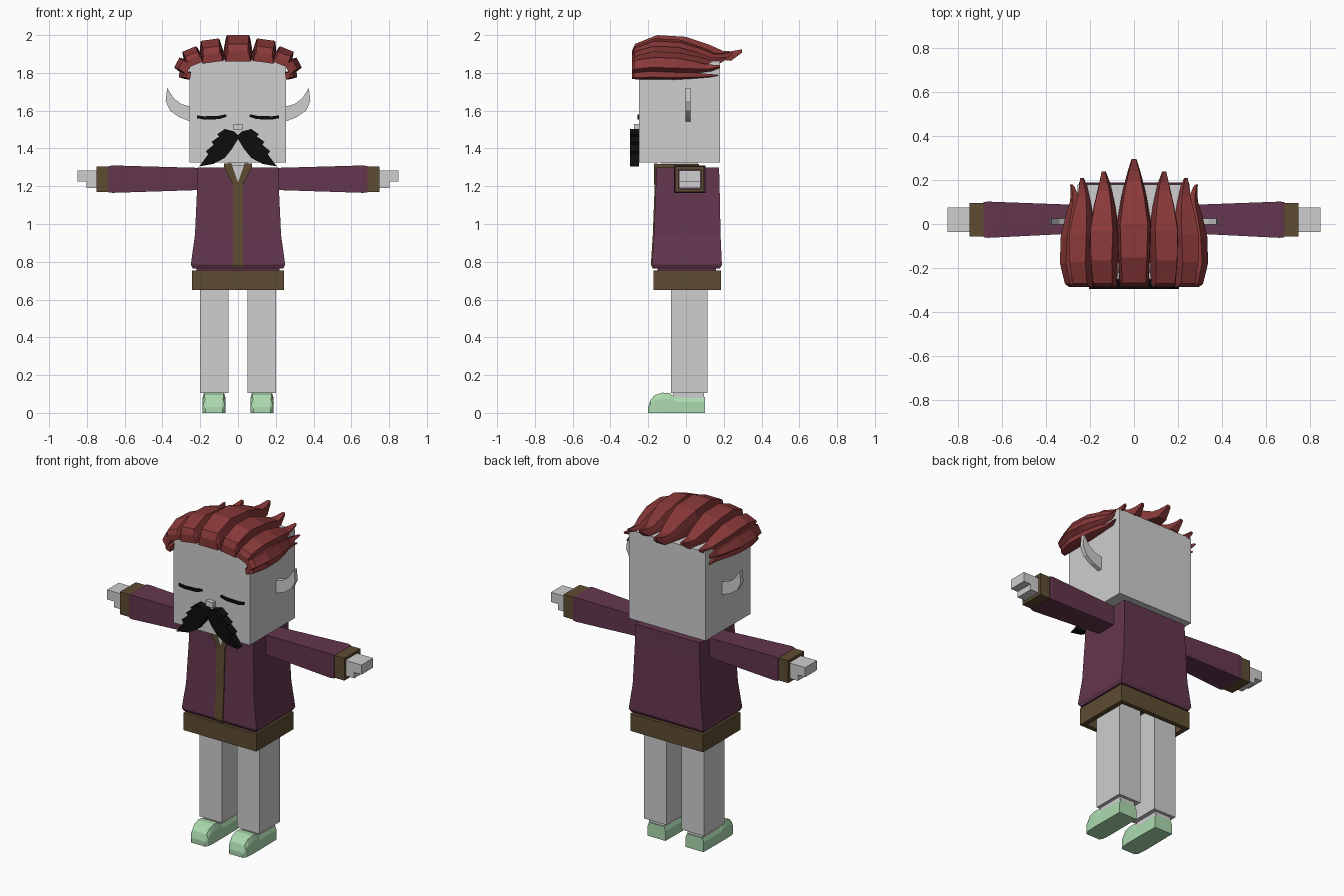
import bpy, bmesh
from math import sin, cos, radians

old = bpy.data.objects.get("Cube")
if old:
    bpy.data.objects.remove(old, do_unlink=True)


def material(name, r, g, b):
    m = bpy.data.materials.new(name)
    m.use_nodes = True
    m.diffuse_color = (r, g, b, 1)
    bsdf = m.node_tree.nodes["Principled BSDF"]
    bsdf.inputs["Base Color"].default_value = (r, g, b, 1)
    bsdf.inputs["Roughness"].default_value = 0.9
    return m


SKIN = material("pale grey", 0.62, 0.62, 0.62)
COAT = material("plum", 0.127, 0.037, 0.076)
TRIM = material("brown", 0.112, 0.072, 0.032)
HAIR = material("dark red", 0.25, 0.04, 0.04)
SHOE = material("mint green", 0.41, 0.70, 0.43)
BLACK = material("black", 0.004, 0.004, 0.004)


def loft(name, rings, mat, closed=False):
    """Skin a list of equal rings; cap the ends, or join last to first."""
    bm = bmesh.new()
    loops = [[bm.verts.new(p) for p in ring] for ring in rings]
    n = len(loops[0])
    pairs = list(zip(loops, loops[1:]))
    if closed:
        pairs.append((loops[-1], loops[0]))
    else:
        bm.faces.new(loops[0])
        bm.faces.new(loops[-1])
    for a, b in pairs:
        for i in range(n):
            j = (i + 1) % n
            bm.faces.new((a[i], a[j], b[j], b[i]))
    bmesh.ops.recalc_face_normals(bm, faces=bm.faces)
    me = bpy.data.meshes.new(name)
    bm.to_mesh(me)
    bm.free()
    me.materials.append(mat)
    ob = bpy.data.objects.new(name, me)
    bpy.context.scene.collection.objects.link(ob)
    return ob


def pair(name, rings, mat, closed=False):
    """Build a part on the left and its mirror image on the right."""
    loft("left_" + name, rings, mat, closed)
    flipped = [[(-x, y, z) for x, y, z in r] for r in rings]
    loft("right_" + name, flipped, mat, closed)


def rect_z(x0, x1, y0, y1, z):
    return [(x0, y0, z), (x1, y0, z), (x1, y1, z), (x0, y1, z)]


def rect_x(x, y0, y1, z0, z1):
    return [(x, y0, z0), (x, y1, z0), (x, y1, z1), (x, y0, z1)]


def box(x0, x1, y0, y1, z0, z1):
    return [rect_z(x0, x1, y0, y1, z0), rect_z(x0, x1, y0, y1, z1)]


def slab(outline, y0, y1):
    """Front outline in x, z given depth along y."""
    return [[(x, y, z) for x, z in outline] for y in (y0, y1)]


# Head, nose and neck
loft("head", box(-0.257, 0.254, -0.25, 0.18, 1.325, 1.86), SKIN)
loft("nose", box(-0.024, 0.024, -0.275, -0.245, 1.497, 1.53), SKIN)
loft("neck", box(-0.05, 0.05, -0.13, 0.06, 1.2, 1.34), SKIN)

# Pointed ears
ear = [(0.245, 1.54), (0.31, 1.565), (0.36, 1.60), (0.383, 1.65),
       (0.375, 1.72), (0.34, 1.665), (0.30, 1.635), (0.245, 1.62)]
pair("ear", slab(ear, -0.002, 0.024), SKIN)

# Closed eyes
eye = [(0.06, 1.568), (0.10, 1.555), (0.18, 1.553), (0.217, 1.56),
       (0.217, 1.575), (0.18, 1.57), (0.10, 1.573), (0.065, 1.58)]
pair("eye", slab(eye, -0.258, -0.249), BLACK)

# Moustache with stepped tufts
moustache = [(0, 1.47), (0.02, 1.49), (0.07, 1.503), (0.11, 1.475),
             (0.10, 1.463), (0.14, 1.435), (0.128, 1.42), (0.17, 1.385),
             (0.157, 1.37), (0.205, 1.305), (0.13, 1.318), (0.07, 1.35),
             (0.03, 1.40), (0, 1.45)]
pair("moustache", slab(moustache, -0.297, -0.25), BLACK)

# Swept-back hair: along-length, bottom, top and width factors
STATIONS = [(0, -.05, .35, .88), (.03, -.05, .65, .92), (.23, 0, 1, 1),
            (.49, 0, .93, 1.08), (.7, 0, .62, .8), (.83, 0, .36, .55),
            (.9, -.03, .35, .4), (1, .3, .43, .15)]


def strand(x, z, tilt, width, height, tail):
    a = radians(tilt)
    front = -0.287
    rings = []
    for t, lo, hi, wf in STATIONS:
        w = width * wf
        y = front + (tail - front) * t
        section = [(-w, lo), (w, lo), (w * .95, lo + (hi - lo) * .5),
                   (w * .8, hi), (-w * .8, hi), (-w * .95, lo + (hi - lo) * .5)]
        rings.append([(x + u * cos(a) + v * height * sin(a), y,
                       z - u * sin(a) + v * height * cos(a))
                      for u, v in section])
    return rings


loft("hair_middle", strand(0, 1.868, 0, 0.073, 0.132, 0.297), HAIR)
pair("hair_top", strand(0.133, 1.862, 8, 0.06, 0.115, 0.24), HAIR)
pair("hair_corner", strand(0.226, 1.848, 22, 0.048, 0.085, 0.21), HAIR)
pair("hair_side", strand(0.262, 1.822, 62, 0.036, 0.07, 0.18), HAIR)
pair("hair_temple", strand(0.254, 1.785, 82, 0.02, 0.058, 0.17), HAIR)

# Flared coat
coat = [(0.765, 0.24, -0.17, 0.18), (0.785, 0.25, -0.18, 0.19),
        (0.94, 0.228, -0.17, 0.183), (1.2, 0.216, -0.16, 0.178),
        (1.3, 0.214, -0.157, 0.175)]
loft("coat", [rect_z(-w, w, y0, y1, z) for z, w, y0, y1 in coat], COAT)

# Hollow hem band
hem_out = (-0.243, 0.243, -0.172, 0.184)
hem_in = (-0.215, 0.215, -0.144, 0.156)
loft("hem", [rect_z(*hem_out, 0.65), rect_z(*hem_out, 0.755),
             rect_z(*hem_in, 0.755), rect_z(*hem_in, 0.65)], TRIM, True)
loft("coat_lining", box(-0.22, 0.22, -0.15, 0.16, 0.745, 0.775), COAT)

# Front placket following the flare, with an open neck and collar
placket = [(0.765, -0.176), (0.785, -0.186), (0.94, -0.176),
           (1.2, -0.166), (1.3, -0.163)]
loft("placket", [rect_z(-0.027, 0.027, y, y + 0.012, z) for z, y in placket], TRIM)
lapel = [(0, 1.22), (0.027, 1.21), (0.075, 1.302), (0.075, 1.32), (0.035, 1.32)]
pair("lapel", slab(lapel, -0.169, -0.15), TRIM)
loft("neck_opening", slab([(0, 1.215), (0.036, 1.31), (-0.036, 1.31)],
                          -0.1675, -0.16), SKIN)
pair("collar", box(0.045, 0.075, -0.155, 0.07, 1.29, 1.318), TRIM)
loft("collar_back", box(-0.045, 0.045, 0.045, 0.07, 1.29, 1.318), TRIM)

# Sleeves, hollow cuffs and hands
pair("sleeve", [rect_x(0.2, -0.04, 0.085, 1.18, 1.297),
                rect_x(0.665, -0.063, 0.102, 1.165, 1.31),
                rect_x(0.685, -0.06, 0.1, 1.168, 1.306)], COAT)
cuff_out = (-0.056, 0.096, 1.17, 1.305)
cuff_in = (-0.04, 0.08, 1.186, 1.289)
pair("cuff", [rect_x(0.68, *cuff_out), rect_x(0.75, *cuff_out),
              rect_x(0.75, *cuff_in), rect_x(0.68, *cuff_in)], TRIM, True)
pair("hand", box(0.68, 0.85, -0.036, 0.076, 1.225, 1.283), SKIN)
pair("palm", box(0.68, 0.802, -0.036, 0.076, 1.19, 1.226), SKIN)

# Legs and ankles
pair("leg", box(0.05, 0.2, -0.08, 0.113, 0.105, 0.77), SKIN)
pair("ankle", box(0.075, 0.18, -0.07, 0.095, 0.07, 0.108), SKIN)

# Shoes: y, height and half width from heel to toe
shoe = [(0.1, 0.083, 0.06), (-0.06, 0.083, 0.062), (-0.085, 0.104, 0.062),
        (-0.125, 0.107, 0.062), (-0.165, 0.095, 0.06),
        (-0.187, 0.07, 0.056), (-0.2, 0.03, 0.045)]
rings = []
for y, h, w in shoe:
    half = [(w, 0), (w, h * 0.7), (w * 0.85, h)]
    outline = half + [(-u, v) for u, v in reversed(half)]
    rings.append([(0.127 + u, y, v) for u, v in outline])
pair("shoe", rings, SHOE)
